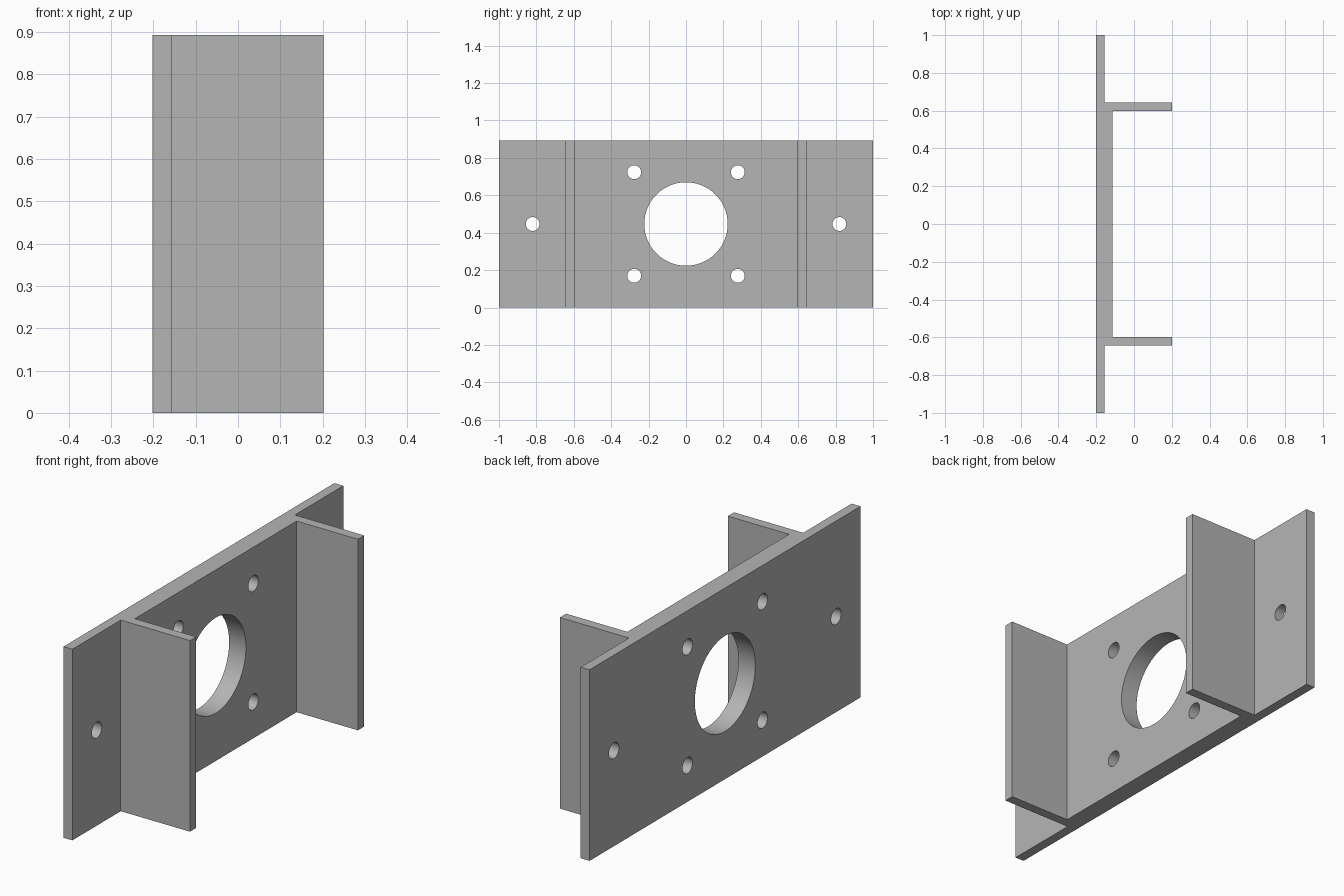
import bpy
import bmesh
from math import pi, radians
from mathutils import Matrix

cube = bpy.data.objects.get("Cube")
if cube:
    bpy.data.objects.remove(cube, do_unlink=True)

HEIGHT = 0.893
MID = HEIGHT / 2
BACK, FLANGE, CENTRE, TIP = -0.202, -0.156, -0.115, 0.202
WEB_IN, WEB_OUT = 0.597, 0.643

# Plain grey metal
grey = bpy.data.materials.new("grey metal")
grey.use_nodes = True
colour = (0.46, 0.46, 0.46, 1)
grey.diffuse_color = colour
grey.node_tree.nodes["Principled BSDF"].inputs["Base Color"].default_value = colour


def make_object(name, bm):
    bmesh.ops.recalc_face_normals(bm, faces=bm.faces)
    mesh = bpy.data.meshes.new(name)
    bm.to_mesh(mesh)
    bm.free()
    mesh.materials.append(grey)
    obj = bpy.data.objects.new(name, mesh)
    bpy.context.collection.objects.link(obj)
    return obj


# Bracket body: half profile mirrored in y, extruded upward
half = [(BACK, 1), (FLANGE, 1), (FLANGE, WEB_OUT), (TIP, WEB_OUT),
        (TIP, WEB_IN), (CENTRE, WEB_IN)]
profile = half + [(x, -y) for x, y in reversed(half)]
bm = bmesh.new()
base = bm.faces.new([bm.verts.new((x, y, 0)) for x, y in profile])
top = bmesh.ops.extrude_face_region(bm, geom=[base])["geom"]
bmesh.ops.translate(bm, vec=(0, 0, HEIGHT),
                    verts=[v for v in top if isinstance(v, bmesh.types.BMVert)])
bracket = make_object("bracket", bm)

# Hole cutters: central bore, four bolt holes, two flange holes
bolt = 0.277
holes = [(0, 0, 0.223, 96)]
holes += [(sy * bolt, sz * bolt, 0.037, 40) for sy in (-1, 1) for sz in (-1, 1)]
holes += [(s * 0.82, 0, 0.037, 40) for s in (-1, 1)]
bm = bmesh.new()
for y, z, radius, sides in holes:
    place = Matrix.Translation((BACK, y, MID + z)) @ Matrix.Rotation(pi / 2, 4, "Y")
    bmesh.ops.create_cone(bm, cap_ends=True, segments=sides, radius1=radius,
                          radius2=radius, depth=0.4, matrix=place)
cutter = make_object("hole_cutter", bm)
cutter.hide_render = True

# Cut the holes and keep their walls smooth
cut = bracket.modifiers.new("holes", "BOOLEAN")
cut.operation = "DIFFERENCE"
cut.solver = "EXACT"
cut.object = cutter
bpy.ops.object.select_all(action="DESELECT")
bracket.select_set(True)
bpy.context.view_layer.objects.active = bracket
bpy.ops.object.modifier_apply(modifier=cut.name)
bpy.data.objects.remove(cutter, do_unlink=True)
bpy.ops.object.shade_smooth_by_angle(angle=radians(30))
